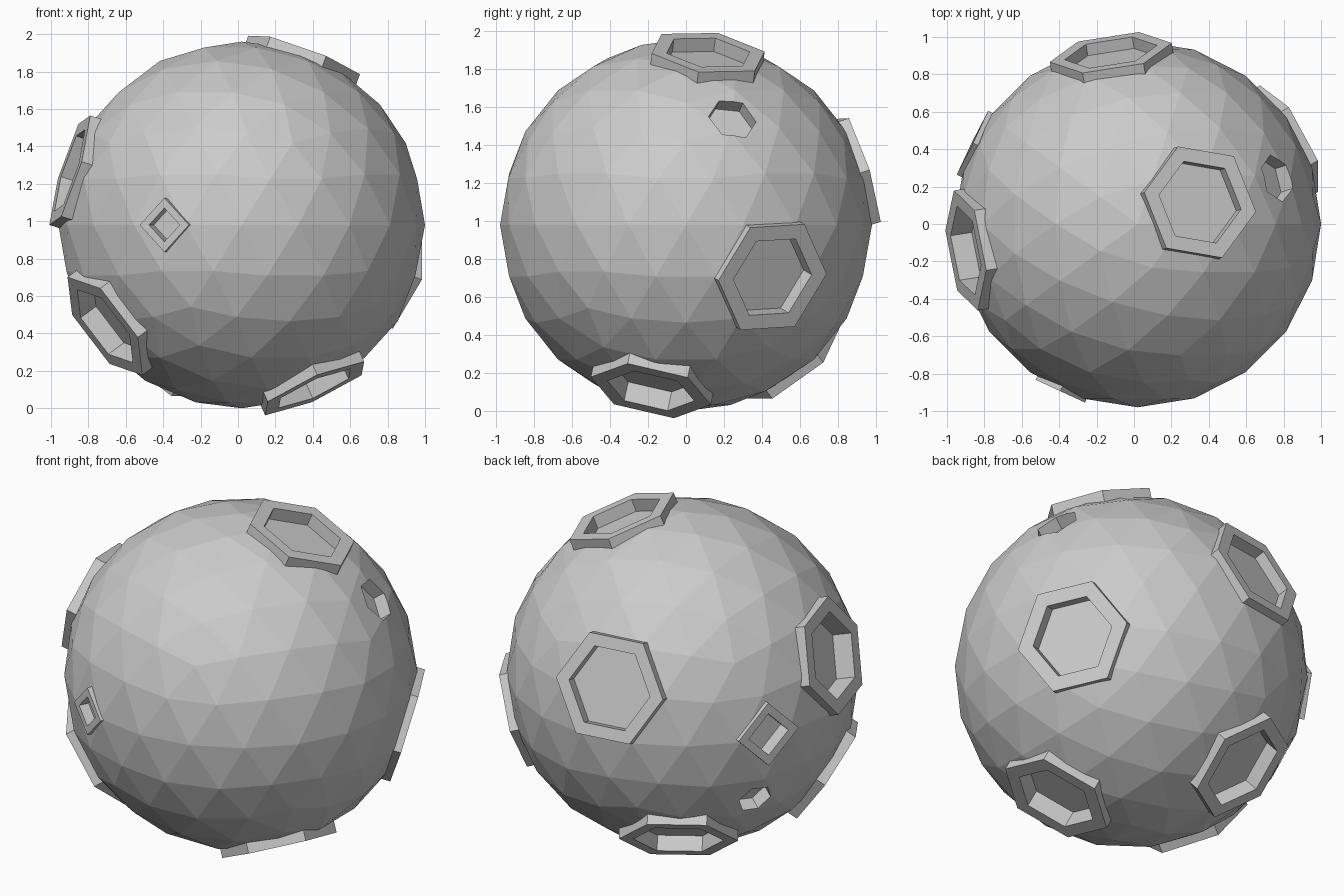
import bpy, bmesh
from math import cos, sin, tau
from mathutils import Vector

if "Cube" in bpy.data.objects:
    bpy.data.objects.remove(bpy.data.objects["Cube"])

CENTER = Vector((0.02, 0.0, 0.98))
RADIUS = 0.98


def new_object(name, bm):
    bmesh.ops.recalc_face_normals(bm, faces=bm.faces)
    mesh = bpy.data.meshes.new(name)
    bm.to_mesh(mesh)
    bm.free()
    obj = bpy.data.objects.new(name, mesh)
    bpy.context.collection.objects.link(obj)
    return obj


def loop(bm, normal, corner, sides, radius, height):
    """Regular polygon of verts facing along normal, at a height from the centre."""
    n = Vector(normal).normalized()
    u = Vector(corner)
    u = (u - n * u.dot(n)).normalized()
    v = n.cross(u)
    return [bm.verts.new(CENTER + n * height + radius *
                         (u * cos(tau * i / sides) + v * sin(tau * i / sides)))
            for i in range(sides)]


def bridge(bm, a, b):
    for i in range(len(a)):
        j = (i + 1) % len(a)
        bm.faces.new((a[i], a[j], b[j], b[i]))


def rim(name, normal, corner, sides, outer, inner, top, depth):
    bm = bmesh.new()
    low = top - depth - 0.005
    rings = [loop(bm, normal, corner, sides, r, h) for r, h in
             ((outer, low), (outer, top), (inner, top), (inner, low))]
    for i in range(4):
        bridge(bm, rings[i], rings[(i + 1) % 4])
    new_object(name, bm)


def pit(bm, normal, corner, sides, radius, floor):
    low = loop(bm, normal, corner, sides, radius, floor)
    high = loop(bm, normal, corner, sides, radius, 1.15)
    bridge(bm, low, high)
    bm.faces.new(low)
    bm.faces.new(high)


# raised craters: name, facing, corner direction, sides, outer, inner, rim height, depth
craters = [
    ("top", (.342, .12, .932), (.98, -.17, -.34), 6, .32, .235, .975, .075),
    ("right", (.835, .471, -.284), (-.54, 1, .06), 6, .325, .235, .968, .09),
    ("bottom", (.40, -.19, -.897), (.26, -.12, .16), 6, .325, .235, .975, .11),
    ("left", (-.943, -.145, .30), (.07, -.35, .05), 6, .33, .245, .975, .12),
    ("lower_left", (-.75, -.36, -.555), (.24, 0, -.255), 6, .33, .245, .975, .11),
    ("back", (-.148, .943, .297), (-.35, -.05, 0), 6, .33, .25, .972, .065),
    ("lower_back", (-.36, .56, -.745), (-.84, -.54, 0), 6, .33, .25, .972, .09),
    ("back_left_small", (-.895, .44, .02), (0, 0, 1), 4, .19, .125, .985, .09),
    ("front_small", (-.42, -.907, 0), (0, 0, 1), 4, .145, .09, .985, .06),
]
# plain pits without a rim: facing, corner direction, sides, radius, floor height
pits = [
    ((.76, .25, .57), (-.25, 1, -.1), 6, .13, .885),
    ((-.80, .42, -.43), (.4, .9, .1), 6, .10, .885),
]

# crater rims and the hollows inside them
cut = bmesh.new()
for name, n, c, sides, outer, inner, top, depth in craters:
    rim(name + "_crater_rim", n, c, sides, outer, inner, top, depth)
    pit(cut, n, c, sides, (outer + inner) / 2, top - depth)
for p in pits:
    pit(cut, *p)
cutter = new_object("crater_cutter", cut)
cutter.hide_render = True

# faceted moon body
bm = bmesh.new()
bmesh.ops.create_icosphere(bm, subdivisions=3, radius=RADIUS)
bmesh.ops.translate(bm, verts=bm.verts, vec=CENTER)
body = new_object("moon_body", bm)
mod = body.modifiers.new("craters", 'BOOLEAN')
mod.operation = 'DIFFERENCE'
mod.solver = 'EXACT'
mod.object = cutter
bpy.context.view_layer.objects.active = body
bpy.ops.object.modifier_apply(modifier=mod.name)
bpy.data.objects.remove(cutter)
